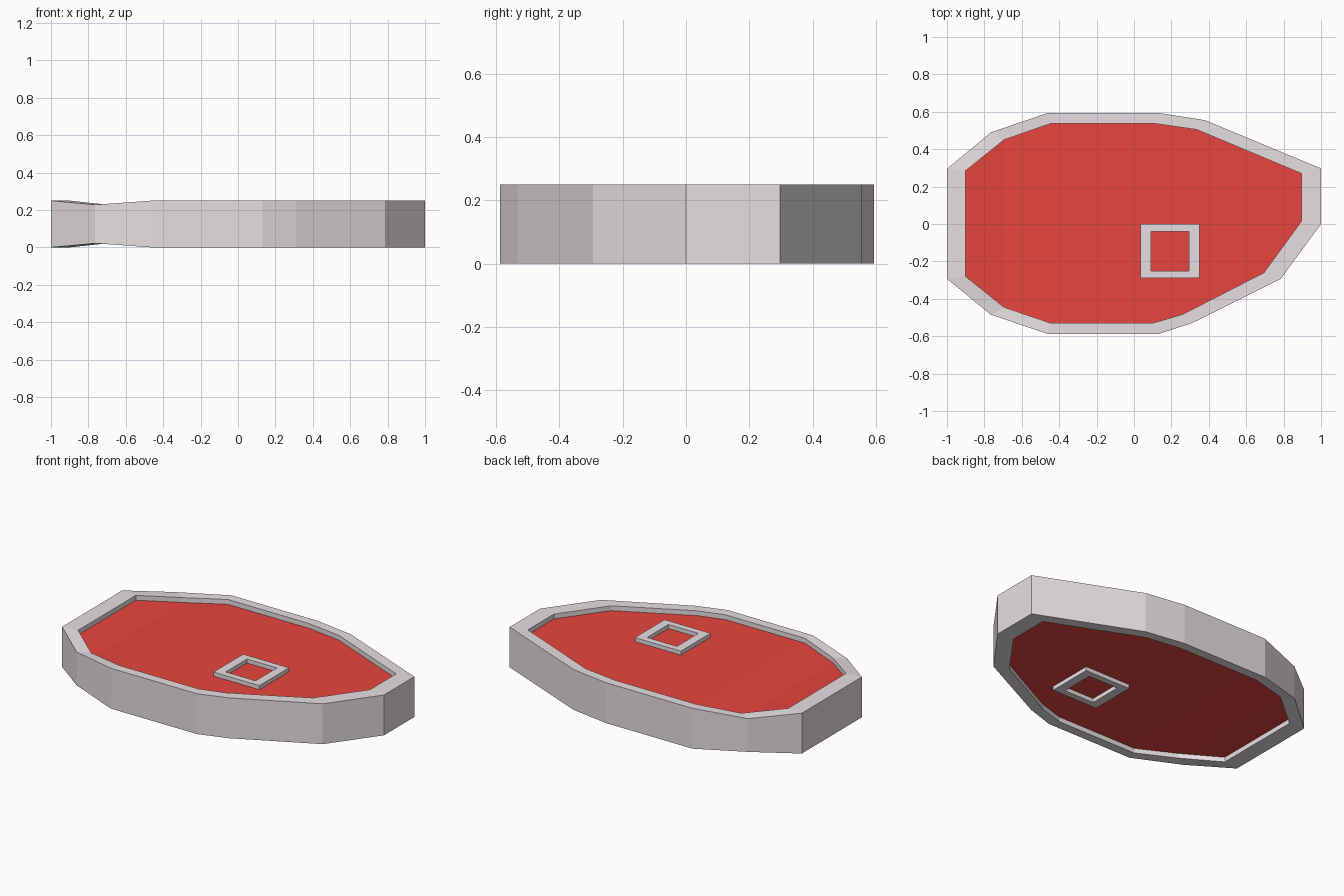
import bpy, bmesh

if "Cube" in bpy.data.objects:
    bpy.data.objects.remove(bpy.data.objects["Cube"])

H, MID, RECESS = 0.125, 0.125, 0.03

# Matching outer and inner outlines, clockwise from the left end
OUTER = [(-1, .295), (-.765, .49), (-.46, .594), (.13, .594), (.38, .555), (1, .297), (1, 0),
         (.785, -.293), (.31, -.53), (.13, -.588), (-.46, -.588), (-.765, -.485), (-1, -.293)]
INNER = [(-.9, .285), (-.695, .45), (-.445, .537), (.11, .537), (.335, .505), (.895, .27), (.895, .015),
         (.695, -.26), (.26, -.483), (.10, -.53), (-.445, -.53), (-.695, -.445), (-.9, -.28)]
THIN = (1, 11)  # corners where the slab is pinched


def material(name, rgb):
    m = bpy.data.materials.new(name)
    m.diffuse_color = (*rgb, 1)
    m.use_nodes = True
    m.node_tree.nodes["Principled BSDF"].inputs["Base Color"].default_value = m.diffuse_color
    return m


def finish(name, bm, mat):
    bmesh.ops.recalc_face_normals(bm, faces=bm.faces)
    me = bpy.data.meshes.new(name)
    bm.to_mesh(me)
    bm.free()
    me.materials.append(mat)
    bpy.context.collection.objects.link(bpy.data.objects.new(name, me))


def half(i):
    return H - 0.022 if i in THIN else H


def loop(bm, pts, offset, side, height=half):
    return [bm.verts.new((x, y, MID + side * (height(i) + offset))) for i, (x, y) in enumerate(pts)]


def bridge(bm, a, b):
    for i in range(len(a)):
        j = (i + 1) % len(a)
        bm.faces.new((a[i], a[j], b[j], b[i]))


def frame(name, outer, inner, mat, height=half, drop=-RECESS):
    """Closed band: inner wall, top, outer wall, bottom, inner wall."""
    bm = bmesh.new()
    rings = [loop(bm, inner, drop, 1, height), loop(bm, inner, 0, 1, height), loop(bm, outer, 0, 1, height),
             loop(bm, outer, 0, -1, height), loop(bm, inner, 0, -1, height), loop(bm, inner, drop, -1, height)]
    for a, b in zip(rings, rings[1:] + rings[:1]):
        bridge(bm, a, b)
    finish(name, bm, mat)


def rect(x0, x1, y0, y1):
    return [(x0, y1), (x1, y1), (x1, y0), (x0, y0)]


fat = material("fat", (.80, .74, .765))
red = material("red_meat", (.80, .06, .05))

# Pale outer rim
frame("fat_rim", OUTER, INNER, fat)

# Recessed red slab, filled in strips across its width
bm = bmesh.new()
top, bottom = loop(bm, INNER, -RECESS, 1), loop(bm, INNER, -RECESS, -1)
bridge(bm, top, bottom)
for r in (top, bottom):
    for i in range(5):
        bm.faces.new((r[i], r[i + 1], r[11 - i], r[12 - i]))
    bm.faces.new(r[5:8])
finish("meat", bm, red)

# Square bone ring, standing proud on both faces
frame("bone_ring", rect(.035, .35, -.29, 0), rect(.09, .295, -.25, -.04), fat,
      height=lambda i: H - .005, drop=-.025)
